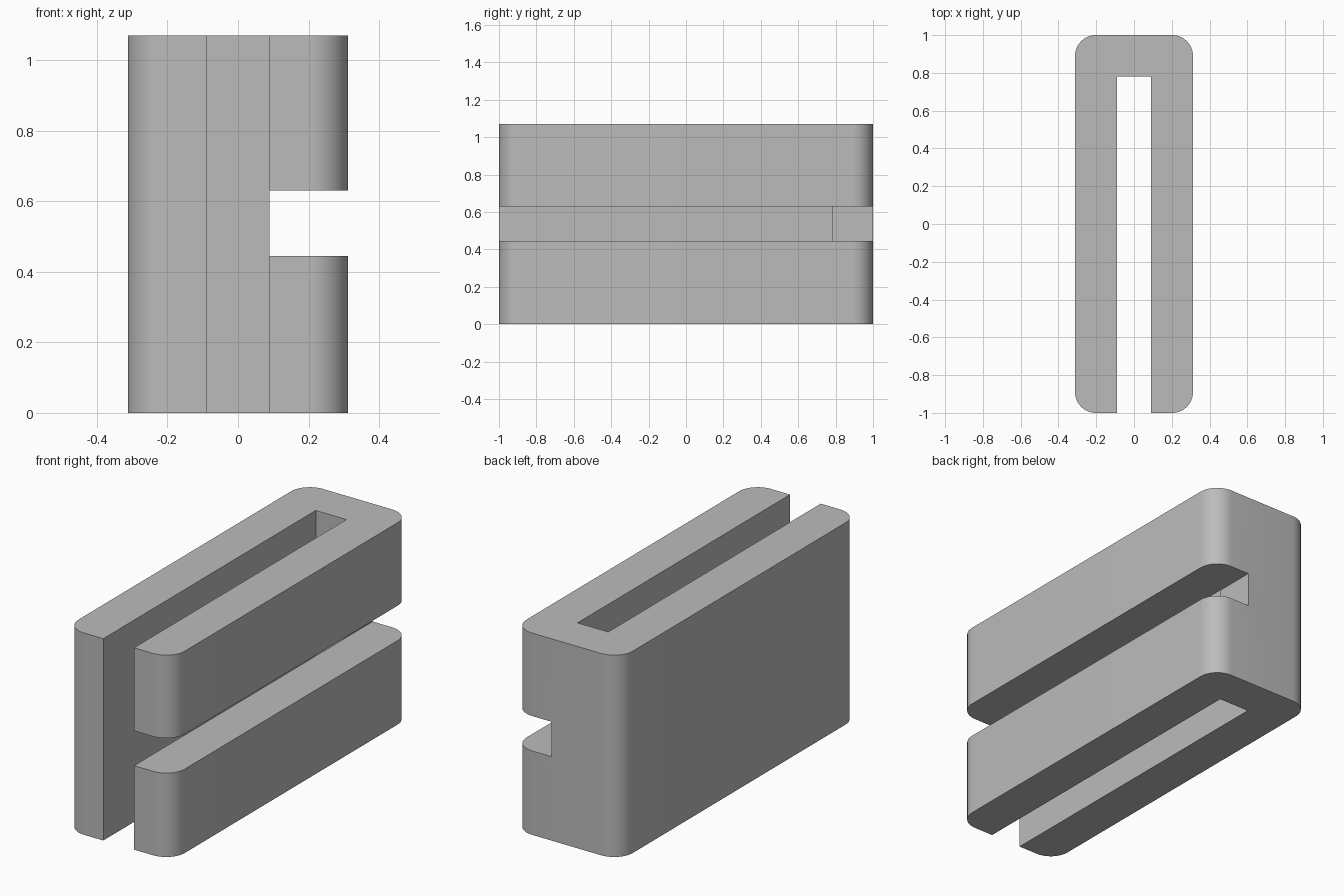
import bpy
import bmesh
from math import cos, sin, pi, radians

HALF_W, HALF_L, HEIGHT = 0.312, 1.0, 1.07
RADIUS, STEPS = 0.11, 12
SLOT, SLOT_END = 0.09, 0.78
NOTCH_LOW, NOTCH_HIGH = 0.445, 0.63

cube = bpy.data.objects.get("Cube")
if cube:
    bpy.data.objects.remove(cube, do_unlink=True)

# Plain grey material
grey = bpy.data.materials.new("plain grey")
grey.use_nodes = True
colour = (0.5, 0.5, 0.5, 1)
grey.diffuse_color = colour
grey.node_tree.nodes["Principled BSDF"].inputs["Base Color"].default_value = colour


def corner(sx, sy, start):
    """Points of one rounded outer corner, counter-clockwise."""
    cx, cy = sx * (HALF_W - RADIUS), sy * (HALF_L - RADIUS)
    angles = [start + pi / 2 * i / STEPS for i in range(STEPS + 1)]
    return [(cx + RADIUS * cos(a), cy + RADIUS * sin(a)) for a in angles]


def prism(name, outline, low, high):
    """Extrude a flat outline from low to high."""
    bm = bmesh.new()
    base = bm.faces.new([bm.verts.new((x, y, low)) for x, y in outline])
    top = bmesh.ops.extrude_face_region(bm, geom=[base])["geom"]
    verts = [v for v in top if isinstance(v, bmesh.types.BMVert)]
    bmesh.ops.translate(bm, verts=verts, vec=(0, 0, high - low))
    bmesh.ops.recalc_face_normals(bm, faces=bm.faces)
    mesh = bpy.data.meshes.new(name)
    bm.to_mesh(mesh)
    bm.free()
    mesh.materials.append(grey)
    obj = bpy.data.objects.new(name, mesh)
    bpy.context.collection.objects.link(obj)
    return obj


# Rounded block with a vertical slot open at the front
outline = [(SLOT, SLOT_END), (SLOT, -HALF_L)]
outline += corner(1, -1, -pi / 2) + corner(1, 1, 0)
outline += corner(-1, 1, pi / 2) + corner(-1, -1, pi)
outline += [(-SLOT, -HALF_L), (-SLOT, SLOT_END)]
block = prism("slotted_block", outline, 0, HEIGHT)

# Horizontal groove along the left side, flush with the slot wall
groove = [(SLOT, -1.2), (0.5, -1.2), (0.5, 1.2), (SLOT, 1.2)]
cutter = prism("groove_cutter", groove, NOTCH_LOW, NOTCH_HIGH)
cutter.hide_render = True
cut = block.modifiers.new("side groove", 'BOOLEAN')
cut.operation = 'DIFFERENCE'
cut.solver = 'EXACT'
cut.object = cutter

bpy.ops.object.select_all(action='DESELECT')
block.select_set(True)
bpy.context.view_layer.objects.active = block
bpy.ops.object.modifier_apply(modifier=cut.name)
bpy.data.objects.remove(cutter, do_unlink=True)
bpy.ops.object.shade_smooth_by_angle(angle=radians(30))
